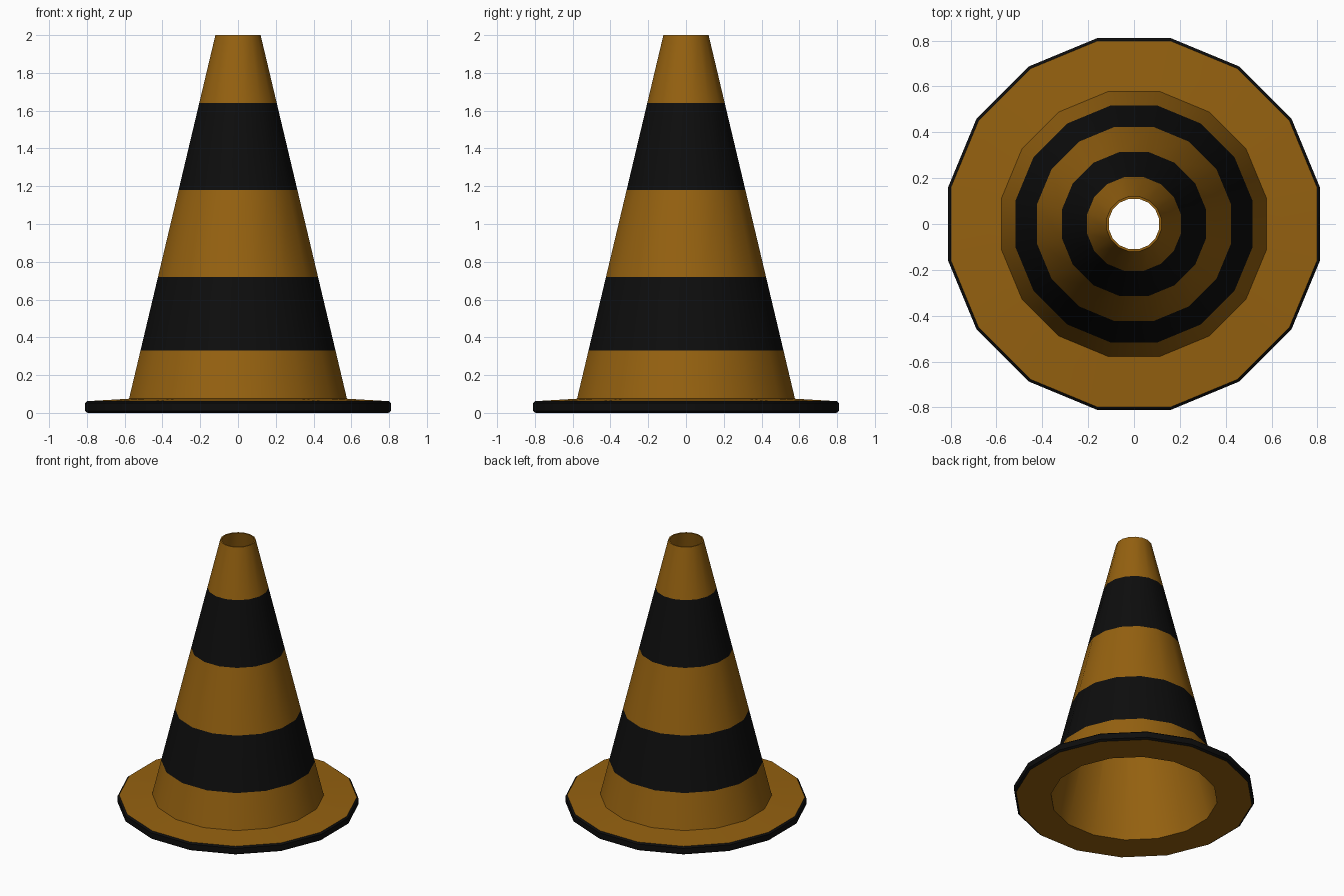
import bpy, bmesh, math

if "Cube" in bpy.data.objects:
    bpy.data.objects.remove(bpy.data.objects["Cube"])

SIDES = 16


def material(name, rgb):
    m = bpy.data.materials.new(name)
    m.diffuse_color = (*rgb, 1)
    m.use_nodes = True
    m.node_tree.nodes["Principled BSDF"].inputs["Base Color"].default_value = m.diffuse_color
    return m


orange = material("orange", (0.30, 0.12, 0.005))
black = material("black", (0.004, 0.004, 0.004))


def outer_radius(z):
    # straight cone wall from the base flange to the tip
    return 0.588 + (0.122 - 0.588) * (z - 0.075) / (2.0 - 0.075)


# closed profile (radius, height, colour of the band that starts here)
profile = [
    (0.572, 0.0, 0), (0.812, 0.0, 1),                        # underside
    (0.826, 0.010, 1), (0.826, 0.052, 1), (0.814, 0.062, 0),  # black rim
    (0.588, 0.075, 0),                                       # flange top
    (outer_radius(0.33), 0.33, 1), (outer_radius(0.72), 0.72, 0),
    (outer_radius(1.18), 1.18, 1), (outer_radius(1.64), 1.64, 0),
    (0.122, 2.0, 0), (0.112, 2.0, 0),                        # tip
    (0.565, 0.06, 0),                                        # inside wall
]

# revolve the profile into a hollow shell
bm = bmesh.new()
rings = []
for r, z, _ in profile:
    rings.append([bm.verts.new((r * math.cos((i + 0.5) * math.tau / SIDES),
                                r * math.sin((i + 0.5) * math.tau / SIDES), z))
                  for i in range(SIDES)])
for k, (_, _, colour) in enumerate(profile):
    a, b = rings[k], rings[(k + 1) % len(rings)]
    for i in range(SIDES):
        j = (i + 1) % SIDES
        bm.faces.new((a[i], a[j], b[j], b[i])).material_index = colour
bmesh.ops.recalc_face_normals(bm, faces=bm.faces)

mesh = bpy.data.meshes.new("traffic_cone")
bm.to_mesh(mesh)
bm.free()
mesh.materials.append(orange)
mesh.materials.append(black)
cone = bpy.data.objects.new("traffic_cone", mesh)
bpy.context.collection.objects.link(cone)

# smooth the round walls, keep the edges of the flange and tip sharp
bpy.context.view_layer.objects.active = cone
cone.select_set(True)
bpy.ops.object.shade_smooth_by_angle(angle=math.radians(35))
